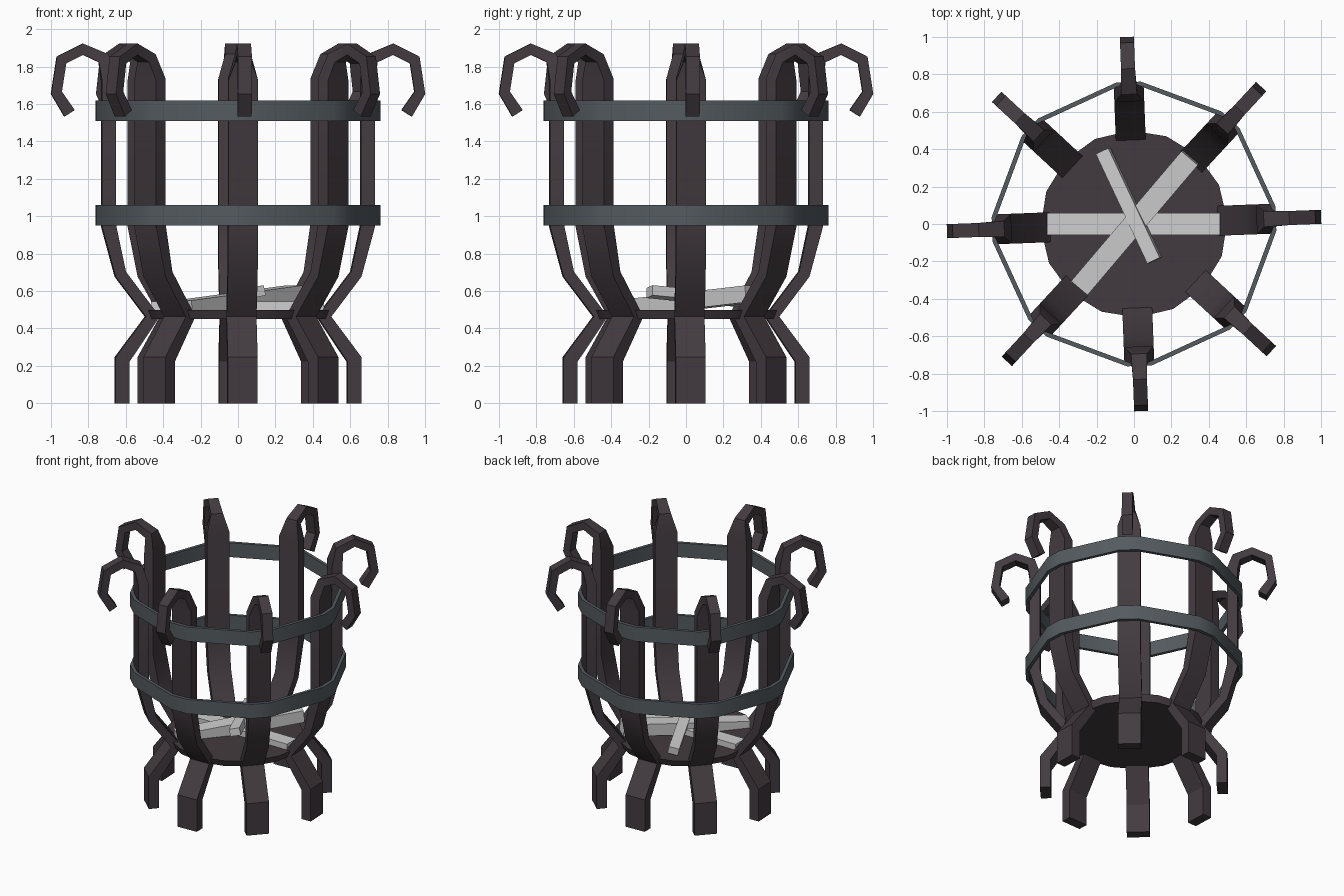
import bpy, bmesh, math
from mathutils import Vector, Matrix

if "Cube" in bpy.data.objects:
    bpy.data.objects.remove(bpy.data.objects["Cube"], do_unlink=True)


def material(name, rgb):
    m = bpy.data.materials.new(name)
    m.use_nodes = True
    m.diffuse_color = (*rgb, 1)
    m.node_tree.nodes["Principled BSDF"].inputs["Base Color"].default_value = (*rgb, 1)
    return m


IRON = material("dark iron", (0.055, 0.043, 0.05))
STEEL = material("blue grey steel", (0.088, 0.104, 0.115))
WOOD = material("pale wood", (0.62, 0.62, 0.62))
COUNT = 8
TWIST = math.radians(2.2)


def finish(bm, name, mat):
    bmesh.ops.recalc_face_normals(bm, faces=bm.faces)
    mesh = bpy.data.meshes.new(name)
    bm.to_mesh(mesh)
    bm.free()
    mesh.materials.append(mat)
    ob = bpy.data.objects.new(name, mesh)
    bpy.context.collection.objects.link(ob)
    bpy.ops.object.select_all(action='DESELECT')
    ob.select_set(True)
    bpy.context.view_layer.objects.active = ob
    bpy.ops.object.shade_smooth_by_angle(angle=math.radians(30))
    return ob


def bent_bar(name, path):
    """Sweep a rectangle along points of radius, height, thickness, width."""
    bm = bmesh.new()
    pts = [Vector(p[:2]) for p in path]
    loops = []
    for i, (r, z, thick, width) in enumerate(path):
        before = (pts[i] - pts[max(i - 1, 0)]).normalized()
        after = (pts[min(i + 1, len(pts) - 1)] - pts[i]).normalized()
        t = (before + after).normalized()
        miter = max(t.dot(before), t.dot(after))
        n = Vector((t.y, -t.x)) * thick / 2 / miter
        h = width / 2
        loops.append([bm.verts.new((r + s * n.x, y, z + s * n.y))
                      for s, y in ((1, -h), (1, h), (-1, h), (-1, -h))])
    for a, b in zip(loops, loops[1:]):
        for k in range(4):
            j = (k + 1) % 4
            bm.faces.new((a[k], a[j], b[j], b[k]))
    bm.faces.new(loops[0])
    bm.faces.new(loops[-1])
    return finish(bm, name, IRON)


def repeat_around(ob):
    base = ob.name
    for i in range(COUNT):
        part = ob if i == 0 else ob.copy()
        part.name = f"{base}_{i + 1}"
        part.rotation_euler.z = TWIST + i * math.tau / COUNT
        if i:
            bpy.context.collection.objects.link(part)


# Upright staves that taper into outward hooks
repeat_around(bent_bar("stave", [
    (0.46, 0.465, 0.06, 0.16), (0.63, 0.69, 0.06, 0.16),
    (0.693, 0.95, 0.075, 0.16), (0.693, 1.73, 0.075, 0.16),
    (0.72, 1.845, 0.06, 0.085), (0.83, 1.893, 0.055, 0.075),
    (0.945, 1.835, 0.055, 0.075), (0.972, 1.66, 0.055, 0.075),
    (0.902, 1.55, 0.065, 0.075)]))

# Splayed feet
repeat_around(bent_bar("leg", [
    (0.62, 0, 0.075, 0.16), (0.62, 0.235, 0.075, 0.16),
    (0.45, 0.475, 0.06, 0.16)]))

# Floor plate
bm = bmesh.new()
bmesh.ops.create_cone(bm, cap_ends=True, segments=16, radius1=0.48, radius2=0.5,
                      depth=0.05,
                      matrix=Matrix.Translation((0, 0, 0.475)) @ Matrix.Rotation(TWIST, 4, 'Z'))
finish(bm, "floor_plate", IRON)


# Hoops, with a short flat at every stave
def hoop(name, low, high):
    bm = bmesh.new()
    loops = []
    for i in range(COUNT):
        for off in (-5, 5):
            a = TWIST + i * math.tau / COUNT + math.radians(off)
            loops.append([bm.verts.new((r * math.cos(a), r * math.sin(a), z))
                          for r, z in ((0.762, low), (0.762, high), (0.737, high), (0.737, low))])
    for a, b in zip(loops, loops[1:] + loops[:1]):
        for k in range(4):
            j = (k + 1) % 4
            bm.faces.new((a[k], a[j], b[j], b[k]))
    finish(bm, name, STEEL)


hoop("lower_hoop", 0.95, 1.06)
hoop("upper_hoop", 1.51, 1.62)


# Split logs lying across the floor
def log(name, start, end, width, height, roll=0):
    a, b = Vector(start), Vector(end)
    d = b - a
    bm = bmesh.new()
    bmesh.ops.create_cube(bm, size=1)
    bmesh.ops.scale(bm, vec=(d.length, width, height), verts=bm.verts)
    ob = finish(bm, name, WOOD)
    ob.location = (a + b) / 2
    turn = d.to_track_quat('X', 'Z').to_matrix() @ Matrix.Rotation(math.radians(roll), 3, 'X')
    ob.rotation_euler = turn.to_euler()


log("bottom_log", (-0.465, 0, 0.505), (0.46, 0, 0.505), 0.115, 0.08)
log("middle_log", (-0.29, -0.34, 0.505), (0.3, 0.355, 0.585), 0.115, 0.09)
log("top_log", (-0.165, 0.39, 0.54), (0.11, -0.195, 0.597), 0.075, 0.055, 12)
